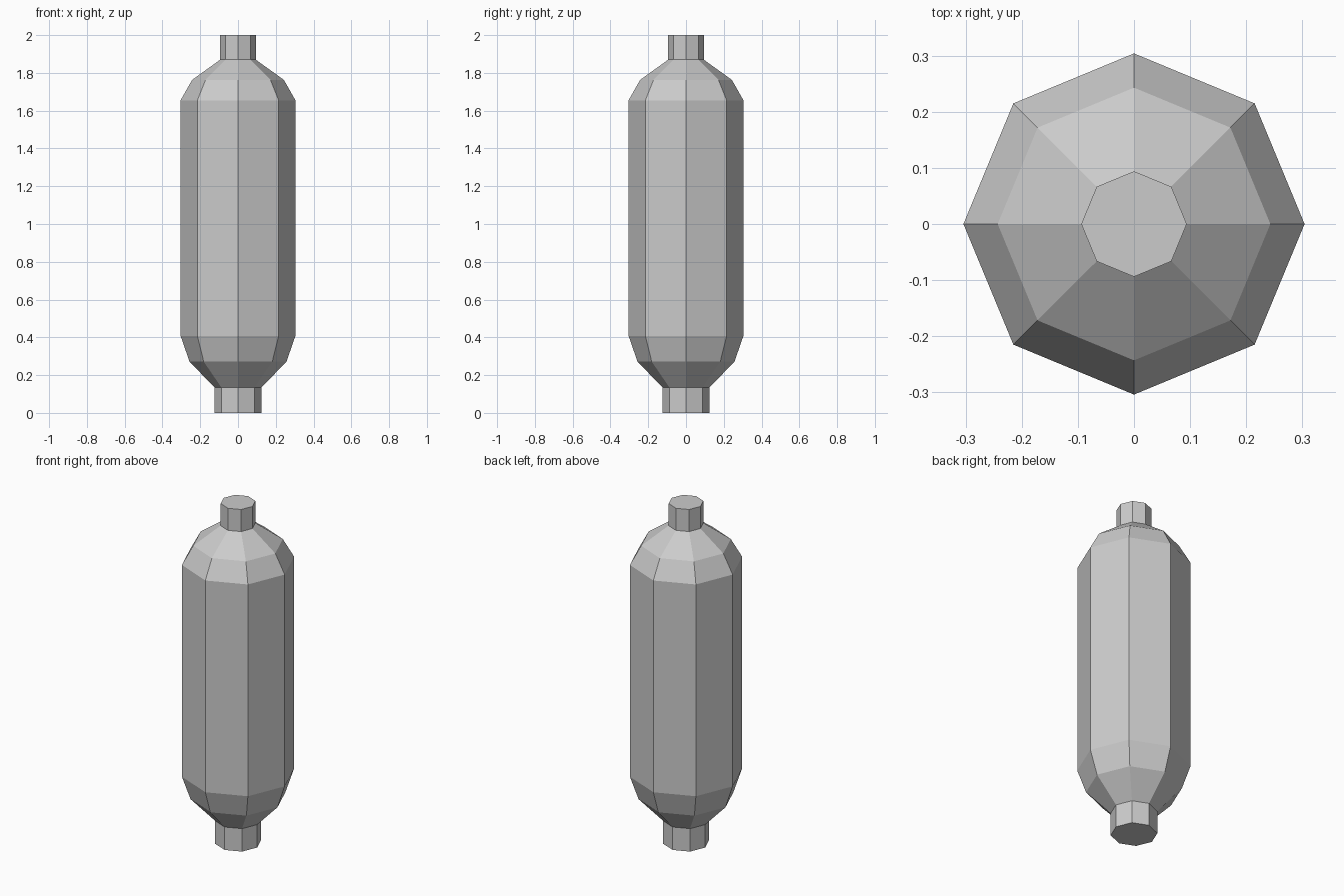
import bpy, bmesh
from math import cos, sin, tau

if "Cube" in bpy.data.objects:
    bpy.data.objects.remove(bpy.data.objects["Cube"], do_unlink=True)

SIDES = 8

# Plain grey metal
grey = bpy.data.materials.new("grey_metal")
grey.use_nodes = True
colour = (0.6, 0.6, 0.6, 1)
grey.diffuse_color = colour
grey.node_tree.nodes["Principled BSDF"].inputs["Base Color"].default_value = colour


def lathe(name, profile, cap_bottom=False, cap_top=False):
    """Flat-sided turned part from (radius, height) pairs, bottom to top."""
    bm = bmesh.new()
    rings = [[bm.verts.new((r * cos(tau * i / SIDES), r * sin(tau * i / SIDES), z))
              for i in range(SIDES)] for r, z in profile]
    for low, high in zip(rings, rings[1:]):
        for i in range(SIDES):
            j = (i + 1) % SIDES
            bm.faces.new((low[i], low[j], high[j], high[i]))
    if cap_bottom:
        bm.faces.new(rings[0][::-1])
    if cap_top:
        bm.faces.new(rings[-1])
    mesh = bpy.data.meshes.new(name)
    bm.to_mesh(mesh)
    bm.free()
    mesh.materials.append(grey)
    obj = bpy.data.objects.new(name, mesh)
    bpy.context.collection.objects.link(obj)
    return obj


# Lower pipe, main canister with tapered shoulders, upper pipe
lathe("lower_pipe", [(0.125, 0), (0.125, 0.135)], cap_bottom=True)
lathe("canister_body", [(0.125, 0.135), (0.257, 0.272), (0.304, 0.408),
                        (0.304, 1.655), (0.243, 1.763), (0.094, 1.87)])
lathe("upper_pipe", [(0.094, 1.87), (0.094, 2)], cap_top=True)
